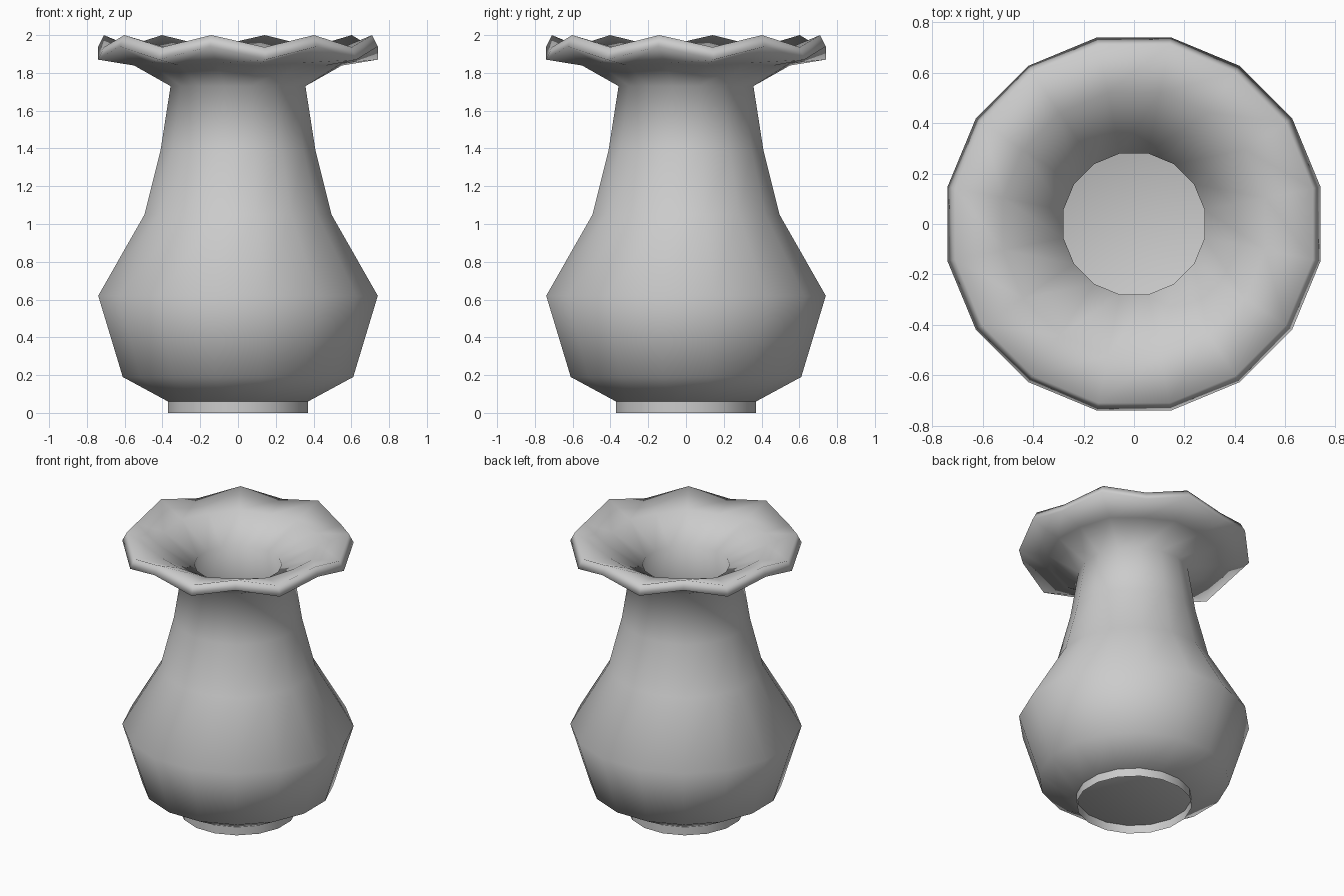
import bpy, bmesh, math

if "Cube" in bpy.data.objects:
    bpy.data.objects.remove(bpy.data.objects["Cube"])

SIDES = 16
# (half-width at the flats, height, ripple amplitude), from foot up, over the lip, down inside
foot = [(0.37, 0.0, 0), (0.37, 0.06, 0)]
outer = [(0.37, 0.06, 0), (0.61, 0.19, 0), (0.74, 0.62, 0), (0.495, 1.05, 0),
         (0.41, 1.39, 0), (0.357, 1.73, 0), (0.55, 1.845, 0.006), (0.74, 1.905, 0.035)]
inner = [(0.71, 1.968, 0.032), (0.52, 1.915, 0.006), (0.28, 1.775, 0), (0.335, 1.40, 0),
         (0.425, 1.07, 0), (0.66, 0.62, 0), (0.55, 0.25, 0), (0.345, 0.135, 0)]


def lathe(name, profile, cap_ends):
    bm = bmesh.new()
    rings = []
    for w, z, ripple in profile:
        r = w / math.cos(math.pi / SIDES)**1
        ring = []
        for k in range(SIDES):
            a = 2 * math.pi * (k + 0.5) / SIDES
            dz = ripple if k % 2 else -ripple
            ring.append(bm.verts.new((r * math.cos(a), r * math.sin(a), z + dz)))
        rings.append(ring)
    for lo, hi in zip(rings, rings[1:]):
        for k in range(SIDES):
            n = (k + 1) % SIDES
            bm.faces.new((lo[k], lo[n], hi[n], hi[k]))
    if cap_ends:
        bm.faces.new(rings[0][::-1])
        bm.faces.new(rings[-1])
    for f in bm.faces:
        f.smooth = True
    mesh = bpy.data.meshes.new(name)
    bm.to_mesh(mesh)
    bm.free()
    obj = bpy.data.objects.new(name, mesh)
    bpy.context.collection.objects.link(obj)
    return obj


# Hollow body with a rippled flared rim
lathe("vase_body", outer + inner, True)
# Thin open foot ring under the recessed base
lathe("foot_ring", foot, False)
